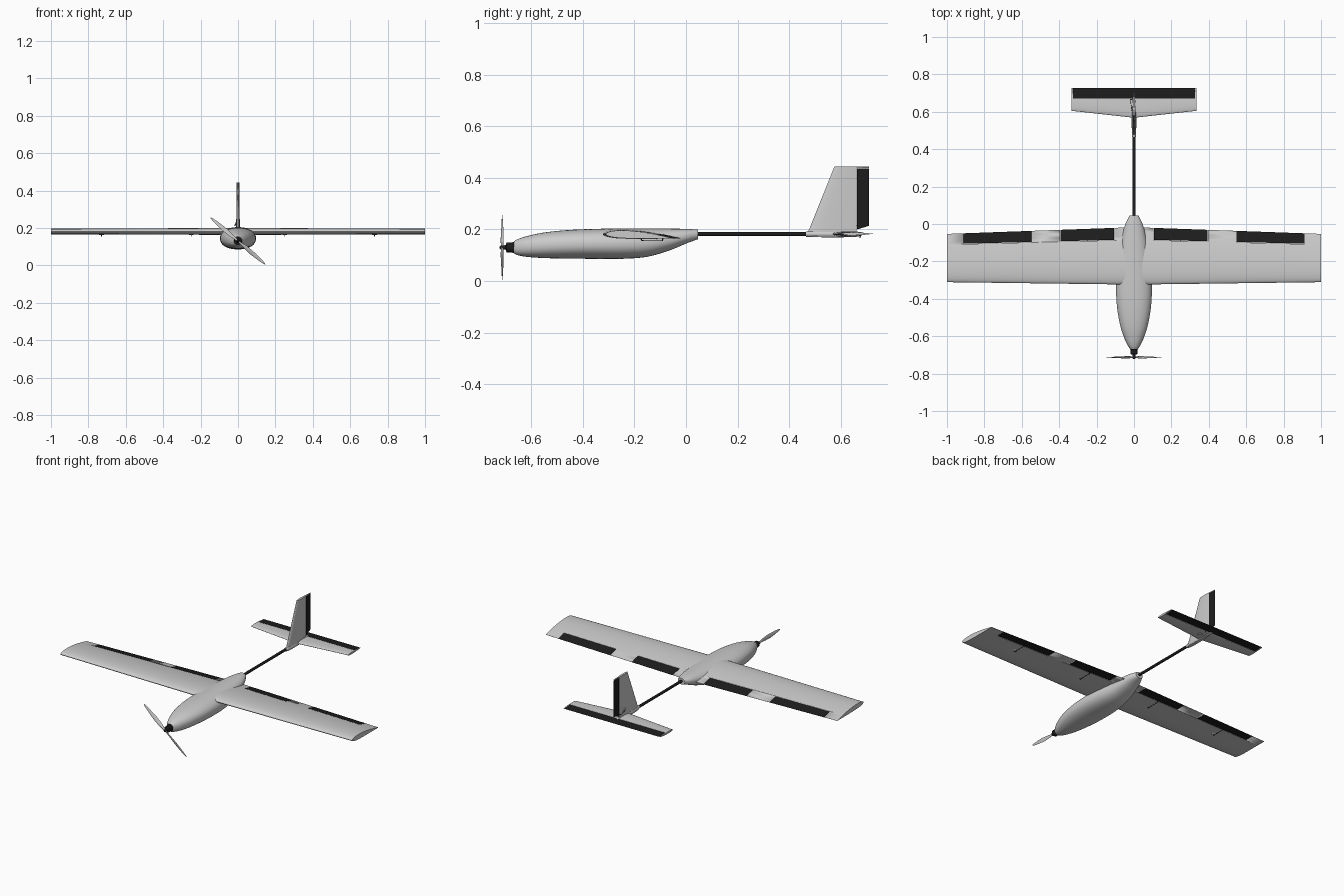
import bpy, bmesh
from math import pi, cos, sin, sqrt, radians
from mathutils import Vector

if "Cube" in bpy.data.objects:
    bpy.data.objects.remove(bpy.data.objects["Cube"])

black = bpy.data.materials.new("black")
black.diffuse_color = (0.012, 0.012, 0.012, 1)
black.use_nodes = True
black.node_tree.nodes["Principled BSDF"].inputs["Base Color"].default_value = black.diffuse_color


def lerp(a, b, t):
    return a + (b - a) * t


def loft(name, rings, mat=None, angle=35):
    """Skin a list of equal-length point rings and cap both ends."""
    bm = bmesh.new()
    rows = [[bm.verts.new(p) for p in r] for r in rings]
    n = len(rows[0])
    for a, b in zip(rows, rows[1:]):
        for i in range(n):
            bm.faces.new((a[i], a[(i + 1) % n], b[(i + 1) % n], b[i]))
    bm.faces.new(rows[0])
    bm.faces.new(rows[-1])
    bmesh.ops.recalc_face_normals(bm, faces=bm.faces)
    me = bpy.data.meshes.new(name)
    bm.to_mesh(me)
    bm.free()
    ob = bpy.data.objects.new(name, me)
    bpy.context.collection.objects.link(ob)
    if mat:
        me.materials.append(mat)
    bpy.ops.object.select_all(action='DESELECT')
    ob.select_set(True)
    bpy.context.view_layer.objects.active = ob
    bpy.ops.object.shade_smooth_by_angle(angle=radians(angle))
    return ob


def tube(name, p0, p1, radii, mat=None, n=20):
    """Round body from p0 to p1; radii = [(fraction, radius), ...]."""
    p0, p1 = Vector(p0), Vector(p1)
    q = (p1 - p0).to_track_quat('Z', 'Y')
    return loft(name, [[p0.lerp(p1, t) + q @ Vector((r * cos(2 * pi * i / n), r * sin(2 * pi * i / n), 0))
                        for i in range(n)] for t, r in radii], mat)


def cut(ob, x0, x1, y0, y1, z0, z1):
    """Remove everything behind the hinge line y0..y1 inside a box."""
    c = loft("cutter", [[(x, y, z0), (x, 0.9, z0), (x, 0.9, z1), (x, y, z1)] for x, y in ((x0, y0), (x1, y1))])
    c.hide_render = True
    m = ob.modifiers.new("cut", 'BOOLEAN')
    m.operation, m.solver, m.object = 'DIFFERENCE', 'EXACT', c
    bpy.context.view_layer.objects.active = ob
    bpy.ops.object.modifier_apply(modifier=m.name)
    bpy.data.objects.remove(c)


def foil(th, camber=0.0, a=0.0, n=16):
    """Airfoil outline (u, t) from chord fraction a to the trailing edge."""
    us = [a + (1 - a) * (1 - cos(pi * i / n)) / 2 for i in range(n + 1)]
    h = [5 * th * (.2969 * sqrt(u) - .126 * u - .3516 * u**2 + .2843 * u**3 - .1015 * u**4) for u in us]
    m = [4 * camber * u * (1 - u) for u in us]
    up = [(us[i], m[i] + h[i]) for i in range(n, -1, -1)]
    return up + [(us[i], m[i] - h[i]) for i in range(0 if a else 1, n + 1)]


# Wing with flaps and ailerons
HINGE = 0.78


def wing_edge(x):
    return lerp(-.324, -.311, abs(x)), lerp(-.017, -.053, abs(x))


def wing_ring(x, a=0.0):
    le, te = wing_edge(x)
    c = te - le
    return [(x, le + u * c, .182 - .017 * u + c * t) for u, t in foil(.117, .018, a)]


def hinge_y(x):
    le, te = wing_edge(x)
    return lerp(le, te, HINGE)


wing = loft("wing", [wing_ring(x) for x in (-1, 0, 1)])
for s, side in ((1, "right"), (-1, "left")):
    for part, x0, x1, xs in (("flap", .105, .395, .25), ("aileron", .547, .912, .73)):
        x0, x1, xs = s * x0, s * x1, s * xs
        cut(wing, x0, x1, hinge_y(x0), hinge_y(x1), .1, .3)
        e = s * .0015
        loft(f"{part}_{side}", [wing_ring(x, HINGE + .008) for x in (x0 + e, x1 - e)], black)
        # Servo cover, arm, horn and pushrod under the wing
        tube(f"{part}_servo_cover_{side}", (xs, -.175, .17), (xs, -.175, .163), [(0, .016), (.6, .016), (1, .012)])
        tube(f"{part}_servo_arm_{side}", (xs, -.175, .165), (xs, -.170, .155), [(0, .003), (1, .002)], black, 8)
        tube(f"{part}_horn_{side}", (xs, -.088, .17), (xs, -.092, .156), [(0, .003), (1, .002)], black, 8)
        tube(f"{part}_pushrod_{side}", (xs, -.170, .157), (xs, -.092, .158), [(0, .001), (1, .001)], black, 8)
    # Spar tube end at the wing tip
    tube(f"spar_tube_{side}", (s * .97, -.255, .184), (s * 1.0, -.255, .184), [(0, .006), (1, .006)], black)

# Fuselage: y, half width, bottom z, top z
stations = [(-.667, .022, .107, .154), (-.655, .030, .101, .161), (-.62, .048, .094, .173),
            (-.55, .072, .089, .188), (-.45, .090, .087, .198), (-.35, .096, .086, .202),
            (-.25, .093, .086, .204), (-.15, .081, .094, .204), (-.06, .063, .120, .203),
            (0, .046, .145, .202), (.046, .024, .162, .199)]


def smooth(rows, k=5):
    """Catmull-Rom refinement of the station table."""
    rows = [Vector(r) for r in rows]
    out = []
    for i in range(len(rows) - 1):
        a, b, c, d = rows[max(i - 1, 0)], rows[i], rows[i + 1], rows[min(i + 2, len(rows) - 1)]
        hb, hc = max((b - a).length, 1e-6), max((d - c).length, 1e-6)
        h = (c - b).length
        mb = (c - a) * (h / (h + hb)) if i else c - b
        mc = (d - b) * (h / (h + hc)) if i < len(rows) - 2 else c - b
        for j in range(k):
            t = j / k
            out.append(b * (2*t**3 - 3*t**2 + 1) + mb * (t**3 - 2*t**2 + t) + c * (3*t**2 - 2*t**3) + mc * (t**3 - t**2))
    return out + [rows[-1]]


def oval(y, w, zb, zt, n=40, p=2 / 2.25):
    pts = []
    for i in range(n):
        c, s = cos(2 * pi * i / n), sin(2 * pi * i / n)
        c, s = (abs(c)**p if c > 0 else -abs(c)**p), (abs(s)**p if s > 0 else -abs(s)**p)
        pts.append((w * c, y, (zb + zt) / 2 + (zt - zb) / 2 * s))
    return pts


loft("fuselage", [oval(*r) for r in smooth(stations)])

# Tail boom and the sleeve that carries the tail
tube("tail_boom", (0, -.02, .182), (0, .67, .182), [(0, .008), (1, .008)], black)
tube("tail_sleeve", (0, .465, .182), (0, .68, .182), [(0, .009), (.03, .011), (.4, .013), (.85, .012), (1, .007)])


# Fin and rudder
def fin_ring(z, y_hinge=None, slope=0.0):
    le, te = lerp(.465, .575, (z - .17) / .273), .71
    c = te - le
    a = (y_hinge - le) / c if y_hinge else 0
    th = lerp(.085, .10, (z - .17) / .273)
    return [(c * t, le + u * c, z + slope * (le + u * c - .66)) for u, t in foil(th, 0, a)]


fin = loft("fin", [fin_ring(z) for z in (.170, .443)])
cut(fin, -.05, .05, .66, .66, .1, .438)
loft("rudder", [fin_ring(.199, .6625, .3), fin_ring(.4365, .6625)], black)
tube("rudder_servo_cover", (-.006, .615, .222), (-.0125, .615, .222), [(0, .012), (.6, .012), (1, .009)])
tube("rudder_horn", (0, .668, .215), (-.02, .666, .215), [(0, .003), (1, .002)], black, 8)
tube("rudder_pushrod", (-.014, .615, .222), (-.018, .666, .215), [(0, .001), (1, .001)], black, 8)


# Stabilizer and elevator
def stab_ring(x, y_hinge=None):
    le, te = lerp(.568, .605, abs(x) / .333), .726
    c = te - le
    a = (y_hinge - le) / c if y_hinge else 0
    return [(x, le + u * c, .183 + c * t) for u, t in foil(.10, 0, a)]


stab = loft("stabilizer", [stab_ring(x) for x in (-.333, 0, .333)])
cut(stab, -.327, .327, .67, .67, .1, .3)
loft("elevator", [stab_ring(x, .672) for x in (-.3255, 0, .3255)], black)
tube("elevator_servo_cover", (.04, .625, .178), (.04, .625, .172), [(0, .013), (.6, .013), (1, .010)])
tube("elevator_horn", (.04, .676, .18), (.04, .674, .166), [(0, .003), (1, .002)], black, 8)

# Motor, shaft and propeller
PZ, PY = .130, -.7125
tube("motor_mount", (0, -.672, PZ), (0, -.664, PZ), [(0, .022), (1, .022)], black, 24)
tube("motor", (0, -.698, PZ), (0, -.670, PZ), [(0, .014), (.1, .019), (.9, .019), (1, .016)], black, 24)
tube("propeller_hub", (0, -.722, PZ), (0, -.696, PZ), [(0, .004), (.2, .008), (1, .009)], black)

tilt = radians(40.5)
for s, name in ((1, "upper"), (-1, "lower")):
    d = s * Vector((-cos(tilt), 0, sin(tilt)))          # along the blade
    tan = Vector((0, 1, 0)).cross(d)                    # across the blade
    rings = []
    for r, w, th, tw in ((0, .006, .005, 35), (.02, .007, .004, 35), (.05, .011, .003, 30), (.09, .0125, .0022, 22),
                         (.13, .010, .0017, 17), (.165, .007, .0013, 14), (.185, .004, .001, 12), (.193, .001, .0006, 12)):
        tw = radians(tw)
        u = tan * cos(tw) + Vector((0, sin(tw), 0))
        v = Vector((0, cos(tw), 0)) - tan * sin(tw)
        o = Vector((0, PY, PZ)) + d * r
        rings.append([o + u * w * cos(pi * i / 6) + v * th * sin(pi * i / 6) for i in range(12)])
    loft(f"propeller_blade_{name}", rings, None, 60)
